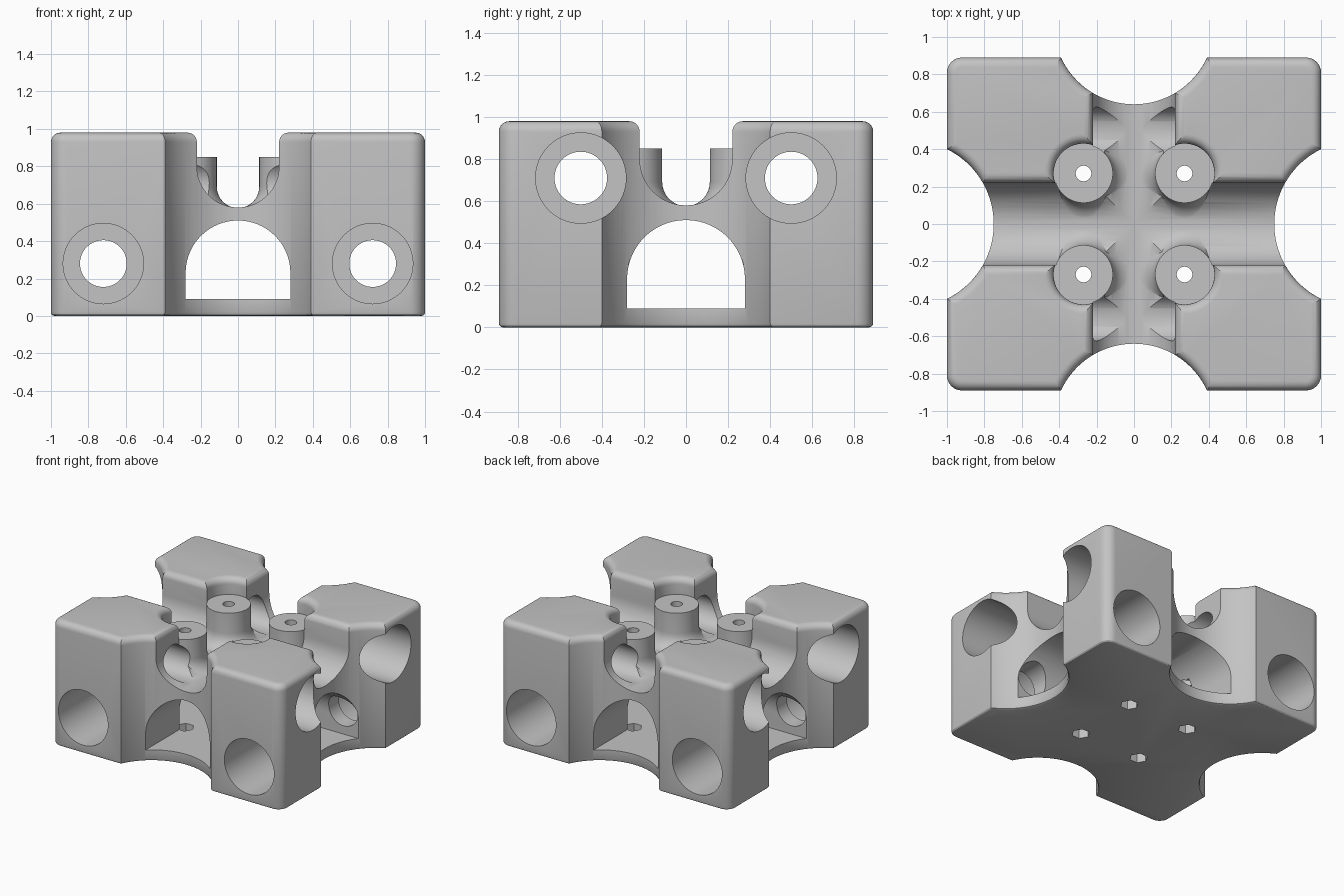
import bpy, bmesh, math
from mathutils import Matrix

old = bpy.data.objects.get("Cube")
if old:
    bpy.data.objects.remove(old, do_unlink=True)

HEIGHT, ROUND = 0.98, 0.05
HALF_X, HALF_Y = 1.0, 0.89
POST = 0.27
SIGNS = (-1, 1)

grey = bpy.data.materials.new("light_grey")
grey.use_nodes = True
grey.diffuse_color = (0.55, 0.55, 0.55, 1)
grey.node_tree.nodes["Principled BSDF"].inputs["Base Color"].default_value = (0.55, 0.55, 0.55, 1)


def make_object(name, bm):
    bmesh.ops.recalc_face_normals(bm, faces=bm.faces)
    mesh = bpy.data.meshes.new(name)
    bm.to_mesh(mesh)
    bm.free()
    mesh.materials.append(grey)
    obj = bpy.data.objects.new(name, mesh)
    bpy.context.collection.objects.link(obj)
    return obj


def arc(cx, cz, r, start, end, steps=8):
    """Points on an arc, angles in degrees."""
    angles = [math.radians(start + (end - start) * i / steps) for i in range(steps + 1)]
    return [(cx + r * math.cos(a), cz + r * math.sin(a)) for a in angles]


def skin(name, rings, matrix):
    """Closed solid from a stack of equal rings."""
    bm = bmesh.new()
    loops = [[bm.verts.new(p) for p in ring] for ring in rings]
    n = len(loops[0])
    for low, high in zip(loops, loops[1:]):
        for i in range(n):
            j = (i + 1) % n
            bm.faces.new((low[i], low[j], high[j], high[i]))
    bm.faces.new(loops[0][::-1])
    bm.faces.new(loops[-1])
    bm.transform(matrix)
    return make_object(name, bm)


def lathe(name, profile, matrix=Matrix(), sides=64):
    turn = [2 * math.pi * i / sides for i in range(sides)]
    return skin(name, [[(r * math.cos(a), r * math.sin(a), z) for a in turn]
                       for r, z in profile], matrix)


def tunnel(name, section, matrix):
    """Extrude an (x, z) section along y."""
    return skin(name, [[(x, y, z) for x, z in section] for y in (-1.3, 1.3)], matrix)


def combine(body, tool, operation="DIFFERENCE"):
    mod = body.modifiers.new(tool.name, "BOOLEAN")
    mod.operation, mod.object, mod.solver = operation, tool, "EXACT"
    bpy.context.view_layer.objects.active = body
    bpy.ops.object.modifier_apply(modifier=mod.name)
    bpy.data.objects.remove(tool, do_unlink=True)


def bevel(bm, test, size, segments):
    edges = [e for e in bm.edges if test(*[v.co for v in e.verts])]
    bmesh.ops.bevel(bm, geom=edges, offset=size, segments=segments,
                    profile=0.5, affect="EDGES", clamp_overlap=True)


# Rounded block
bm = bmesh.new()
bmesh.ops.create_cube(bm, size=1)
bm.transform(Matrix.Translation((0, 0, HEIGHT / 2))
             @ Matrix.Diagonal((2 * HALF_X, 2 * HALF_Y, HEIGHT, 1)))
bevel(bm, lambda a, b: abs(a.z - b.z) > 0.5, 0.08, 8)
bevel(bm, lambda a, b: min(a.z, b.z) > HEIGHT - 0.001, ROUND, 6)
bevel(bm, lambda a, b: max(a.z, b.z) < 0.001, 0.02, 3)
block = make_object("mounting_block", bm)

ALONG_Y = Matrix()
ALONG_X = Matrix.Rotation(math.pi / 2, 4, "Z")

# Scallops in the four sides, with rounded rims
def scallop_profile(r):
    return ([(r + 0.02, -0.1), (r + 0.02, 0), (r + 0.006, 0.006), (r, 0.02)]
            + arc(r + ROUND, HEIGHT - ROUND, ROUND, 180, 90, 6) + [(r + ROUND, 1.2)])

for s in SIGNS:
    combine(block, lathe("side_scallop", scallop_profile(0.445),
                         Matrix.Translation((s * 1.195, 0, 0)), 96))
    combine(block, lathe("end_scallop", scallop_profile(0.43),
                         Matrix.Translation((0, s * 1.07, 0)), 96))

# Crossed U channels on top, with rounded lips
lip = arc(0.22 + ROUND, HEIGHT - ROUND, ROUND, 90, 180, 6)
channel = ([(0.22 + ROUND, 1.2)] + lip + arc(0, 0.80, 0.22, 0, -180, 32)
           + [(-x, z) for x, z in lip[::-1]] + [(-0.22 - ROUND, 1.2)])
for way in (ALONG_Y, ALONG_X):
    combine(block, tunnel("top_channel", channel, way))

# Screw posts with flared feet, and clearance above them
clearance = [(0.16, 0.85)] + arc(0.16 + ROUND, HEIGHT - ROUND, ROUND, 180, 90, 6) + [(0.21, 1.2)]
foot = arc(0.27, 0.69, 0.113, 270, 180, 8)
post = [(0.27, 0.53)] + foot + [(0.157, 0.85)]
corners = [Matrix.Translation((sx * POST, sy * POST, 0)) for sx in SIGNS for sy in SIGNS]
for place in corners:
    combine(block, lathe("post_clearance", clearance, place))
for place in corners:
    combine(block, lathe("screw_post", post, place), "UNION")

# Crossed arched tunnels
arch = [(0.28, 0.09)] + arc(0, 0.23, 0.28, 0, 180, 40) + [(-0.28, 0.09)]
for way in (ALONG_Y, ALONG_X):
    combine(block, tunnel("arched_tunnel", arch, way))

# Stepped bolt holes through the block
def bolt_hole(step):
    return [(0.215, -1.2), (0.215, -step), (0.125, -step),
            (0.125, step), (0.215, step), (0.215, 1.2)]

for s in SIGNS:
    combine(block, lathe("low_bolt_hole", bolt_hole(0.40),
                         Matrix.Translation((s * 0.72, 0, 0.28)) @ Matrix.Rotation(math.pi / 2, 4, "X")))
    combine(block, lathe("high_bolt_hole", bolt_hole(0.45),
                         Matrix.Translation((0, s * 0.50, 0.71)) @ Matrix.Rotation(math.pi / 2, 4, "Y")))

# Screw bores and hexagonal nut pockets
for place in corners:
    combine(block, lathe("screw_bore", [(0.042, -0.1), (0.042, 1.1)], place, 32))
    combine(block, lathe("nut_pocket", [(0.066, -0.1), (0.066, 0.38)], place, 6))

# Smooth curves, sharp edges
block.select_set(True)
bpy.context.view_layer.objects.active = block
bpy.ops.object.shade_smooth_by_angle(angle=math.radians(28))
